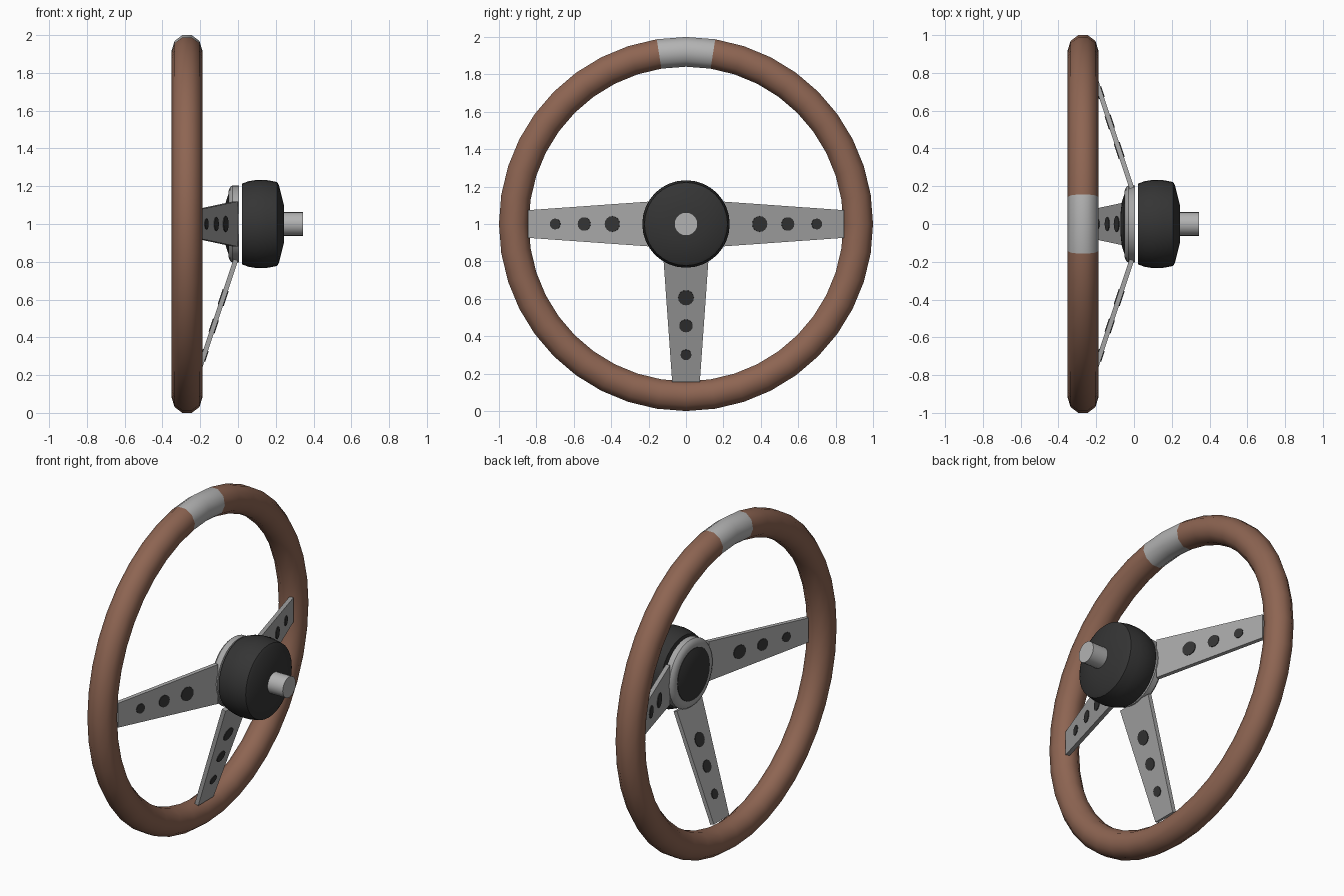
import bpy
import math
from mathutils import Matrix, Vector

cube = bpy.data.objects.get("Cube")
if cube:
    bpy.data.objects.remove(cube, do_unlink=True)


def material(name, r, g, b):
    m = bpy.data.materials.new(name)
    m.use_nodes = True
    m.diffuse_color = (r, g, b, 1)
    m.node_tree.nodes["Principled BSDF"].inputs["Base Color"].default_value = (r, g, b, 1)
    return m


WOOD = material("brown wood", 0.27, 0.13, 0.085)
SILVER = material("light silver", 0.45, 0.45, 0.45)
STEEL = material("brushed steel", 0.39, 0.39, 0.39)
BLACK = material("matte black", 0.035, 0.035, 0.035)
CENTRE = Vector((0, 0, 1))


def make(name, verts, faces, mats, smooth=None):
    me = bpy.data.meshes.new(name)
    me.from_pydata(verts, [], faces)
    for m in mats:
        me.materials.append(m)
    ob = bpy.data.objects.new(name, me)
    bpy.context.collection.objects.link(ob)
    bpy.ops.object.select_all(action='DESELECT')
    ob.select_set(True)
    bpy.context.view_layer.objects.active = ob
    bpy.ops.object.mode_set(mode='EDIT')
    bpy.ops.mesh.select_all(action='SELECT')
    bpy.ops.mesh.normals_make_consistent(inside=False)
    bpy.ops.object.mode_set(mode='OBJECT')
    if smooth:
        bpy.ops.object.shade_smooth_by_angle(angle=math.radians(smooth))
    return ob


def lathe(name, profile, mats, segments, closed=False, smooth=30):
    """Spin (x, radius) points around the wheel axis."""
    n = len(profile)
    verts, faces = [], []
    for i in range(segments):
        a = math.tau * i / segments
        verts += [CENTRE + Vector((x, r * math.sin(a), r * math.cos(a))) for x, r in profile]
    for i in range(segments):
        k = (i + 1) % segments
        for j in range(n if closed else n - 1):
            l = (j + 1) % n
            faces.append((i * n + j, i * n + l, k * n + l, k * n + j))
    if not closed:
        for j in (0, n - 1):
            faces.append([i * n + j for i in range(segments)])
    return make(name, verts, faces, mats, smooth)


# Rim, with a silver band at the top
tube = []
for i in range(10):
    a = math.tau * (i + 0.5) / 10
    tube.append((-0.27 + 0.081 * math.sin(a), 0.9205 + 0.0835 * math.cos(a)))
rim = lathe("rim", tube, [WOOD, SILVER], 40, closed=True, smooth=60)
for p in rim.data.polygons:
    c = p.center - CENTRE
    if abs(math.atan2(c.y, c.z)) < math.radians(9):
        p.material_index = 1

# Hub, horn button, boss and shaft
lathe("hub_plate", [(0.005, 0.205), (-0.03, 0.205), (-0.042, 0.195), (-0.05, 0.175),
                    (-0.05, 0.16)], [STEEL], 32)
lathe("horn_button", [(-0.04, 0.16), (-0.052, 0.155), (-0.064, 0.12),
                      (-0.07, 0.07), (-0.072, 0.02)], [BLACK], 32)
lathe("boss", [(0.02, 0.213), (0.055, 0.226), (0.10, 0.234), (0.15, 0.233),
               (0.207, 0.222), (0.217, 0.205), (0.243, 0.1)], [BLACK], 32)
lathe("shaft", [(0.22, 0.063), (0.345, 0.063)], [SILVER], 20)

# Spokes: sloping tapered plates with dark round inserts
INNER, OUTER = Vector((-0.012, 0, 0.19)), Vector((-0.228, 0, 0.84))
along = (OUTER - INNER).normalized()
normal = Vector((along.z, 0, -along.x))
side = Vector((0, 1, 0))
HALF = 0.0125

for label, angle in (("left", 90), ("right", -90), ("lower", 180)):
    turn = Matrix.Rotation(math.radians(angle), 3, 'X')

    def place(v):
        return CENTRE + turn @ v

    verts = [place(p + side * w * s + normal * HALF * t)
             for t in (-1, 1)
             for p, w, s in ((INNER, 0.12, -1), (INNER, 0.12, 1),
                             (OUTER, 0.074, 1), (OUTER, 0.074, -1))]
    faces = [(0, 1, 2, 3), (4, 5, 6, 7)]
    faces += [(i, (i + 1) % 4, (i + 1) % 4 + 4, i + 4) for i in range(4)]
    make(label + "_spoke", verts, faces, [STEEL])

    for k, (dist, radius) in enumerate(((0.39, 0.042), (0.54, 0.036), (0.695, 0.029))):
        mid = INNER.lerp(OUTER, (dist - INNER.z) / (OUTER.z - INNER.z))
        n = 16
        verts = []
        for t in (-1, 1):
            for i in range(n):
                a = math.tau * i / n
                verts.append(place(mid + (side * math.cos(a) + along * math.sin(a)) * radius
                                   + normal * (HALF + 0.004) * t))
        faces = [list(range(n)), list(range(n, 2 * n))]
        faces += [(i, (i + 1) % n, (i + 1) % n + n, i + n) for i in range(n)]
        make(f"{label}_spoke_hole_{k + 1}", verts, faces, [BLACK], 30)
